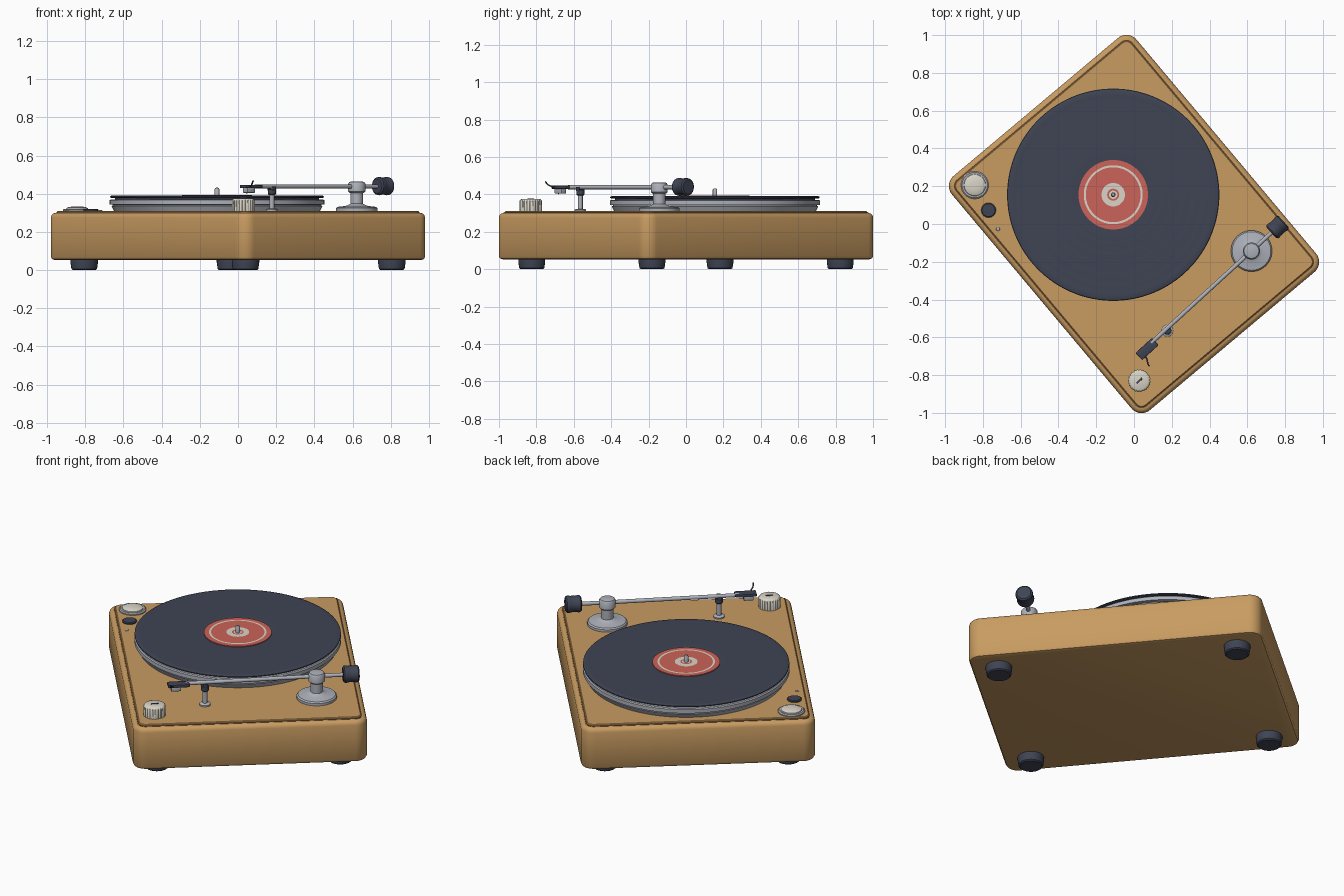
import bpy, bmesh
from math import sin, cos, pi, radians
from mathutils import Vector, Matrix

cube = bpy.data.objects.get("Cube")
if cube:
    bpy.data.objects.remove(cube, do_unlink=True)


def material(name, r, g, b):
    m = bpy.data.materials.new(name)
    m.use_nodes = True
    m.diffuse_color = (r, g, b, 1)
    m.node_tree.nodes["Principled BSDF"].inputs["Base Color"].default_value = (r, g, b, 1)
    return m


WOOD = material("warm wood", 0.58, 0.33, 0.12)
SEAM = material("dark wood seam", 0.2, 0.1, 0.035)
NAVY = material("dark navy", 0.05, 0.058, 0.088)
SILVER = material("silver", 0.42, 0.44, 0.49)
RED = material("label red", 0.6, 0.125, 0.1)
IVORY = material("ivory", 0.7, 0.66, 0.57)

TURN = Matrix.Rotation(radians(40), 4, 'Z')   # the deck stands turned
ARM = Vector((cos(radians(42.5)), sin(radians(42.5)), 0))
ARM_ROT = ARM.to_track_quat('Z', 'Y').to_matrix().to_4x4()
DECK = 0.31


def finish(name, bm, mats, matrix, angle=35):
    bmesh.ops.remove_doubles(bm, verts=bm.verts, dist=1e-5)
    bmesh.ops.recalc_face_normals(bm, faces=bm.faces)
    bm.transform(matrix)
    me = bpy.data.meshes.new(name)
    bm.to_mesh(me)
    bm.free()
    for m in mats:
        me.materials.append(m)
    me.shade_smooth()
    me.set_sharp_from_angle(angle=radians(angle))
    ob = bpy.data.objects.new(name, me)
    bpy.context.collection.objects.link(ob)
    return ob


def loft(bm, rings, bands=None):
    """Skin between rings of points; bands gives a material index per step."""
    rows = [[bm.verts.new(p) for p in ring] for ring in rings]
    n = len(rows[0])
    for k in range(len(rows) - 1):
        for i in range(n):
            j = (i + 1) % n
            f = bm.faces.new((rows[k][i], rows[k][j], rows[k + 1][j], rows[k + 1][i]))
            f.material_index = bands[k] if bands else 0
    return rows


def lathe(name, loc, profile, mats, bands=None, segs=48, rot=None, flute=0):
    """Turn a closed (radius, height) profile; flute cuts ridges round the side."""
    bm = bmesh.new()
    rings = []
    for r, z in profile:
        ring = []
        for i in range(segs):
            a = 2 * pi * i / segs
            q = r - (flute if i % 4 in (0, 1) and r > 0.05 else 0)
            ring.append((q * cos(a), q * sin(a), z))
        rings.append(ring)
    loft(bm, rings, bands)
    return finish(name, bm, mats, Matrix.Translation(loc) @ (rot or Matrix()))


def rounded_slab(name, profile, mat):
    """Rounded rectangle skinned through (inset, height) steps."""
    bm = bmesh.new()
    rings = []
    for inset, z in profile:
        ring = []
        for q, (sx, sy) in enumerate(((1, 1), (-1, 1), (-1, -1), (1, -1))):
            for i in range(11):
                a = (q + i / 10) * pi / 2
                r = 0.07 - inset
                ring.append((sx * 0.568 + r * cos(a), sy * 0.739 + r * sin(a), z))
        rings.append(ring)
    rows = loft(bm, rings)
    bm.faces.new(rows[0])
    bm.faces.new(rows[-1])
    return finish(name, bm, [mat], TURN)


def box(name, loc, size, mat, bevel=0.004):
    bm = bmesh.new()
    bmesh.ops.create_cube(bm, size=1, matrix=Matrix.Diagonal((*size, 1)))
    bmesh.ops.bevel(bm, geom=bm.edges[:], offset=bevel, segments=2, affect='EDGES', profile=0.5)
    return finish(name, bm, [mat], Matrix.Translation(loc) @ Matrix.Rotation(radians(42.5), 4, 'Z'))


# Plinth, seam and top plate
rounded_slab("plinth", [(0.02, 0.053), (0.007, 0.057), (0, 0.07), (0, 0.275),
                        (0.004, 0.288), (0.012, 0.296), (0.022, 0.3)], WOOD)
rounded_slab("plate_seam", [(0.026, 0.298), (0.026, 0.302)], SEAM)
rounded_slab("top_plate", [(0.032, 0.298), (0.032, 0.306), (0.036, DECK)], WOOD)

# Feet
for sx in (-1, 1):
    for sy in (-1, 1):
        lathe("foot", TURN @ Vector((sx * 0.5, sy * 0.657, 0)),
              [(0, 0), (0.06, 0), (0.067, 0.006), (0.072, 0.04), (0.072, 0.056), (0, 0.056)], [NAVY])

# Platter, mat and record
HUB = Vector((-0.11, 0.155, DECK))
lathe("platter", HUB, [(0, 0), (0.54, 0), (0.553, 0.026), (0.545, 0.029), (0.545, 0.032),
                       (0.562, 0.034), (0.562, 0.056), (0.556, 0.061), (0, 0.061)], [SILVER], segs=128)
lathe("platter_mat", HUB, [(0, 0.06), (0.535, 0.06), (0.535, 0.068), (0, 0.068)], [NAVY], segs=128)
record = [(0, 0.067), (0.55, 0.067), (0.56, 0.071), (0.56, 0.076), (0.553, 0.08)]
for k in range(6):
    outer = 0.53 - k * 0.055
    record += [(outer, 0.078), (outer - 0.027, 0.08)]
record += [(0.2, 0.078), (0, 0.078)]
lathe("record", HUB, record, [NAVY], segs=128)
lathe("record_label", HUB, [(0.184, 0.077), (0.184, 0.083), (0.156, 0.083), (0.145, 0.083),
                            (0.062, 0.083), (0.032, 0.083), (0.022, 0.083), (0, 0.083)],
      [RED, IVORY], [0, 0, 1, 0, 1, 0, 1], segs=96)
lathe("spindle", HUB, [(0, 0.08), (0.012, 0.08), (0.012, 0.115), (0.008, 0.121), (0, 0.122)], [SILVER], segs=24)

# Controls
lathe("volume_knob", (0.028, -0.83, DECK), [(0, 0), (0.06, 0), (0.06, 0.055), (0.054, 0.063),
                                            (0.046, 0.066), (0, 0.066)], [IVORY], segs=96, flute=0.003)
box("knob_marker", (0.028, -0.83, DECK + 0.066), (0.04, 0.01, 0.006), NAVY, 0.001)
lathe("dial_rim", (-0.843, 0.206, DECK), [(0, 0), (0.073, 0), (0.073, 0.006), (0.067, 0.011),
                                          (0.056, 0.011), (0, 0.011)], [SILVER])
lathe("dial_cap", (-0.843, 0.206, DECK + 0.01), [(0.058, 0), (0.056, 0.005), (0.045, 0.01),
                                                 (0.025, 0.013), (0, 0.014)], [IVORY])
lathe("power_button", (-0.77, 0.073, DECK), [(0.039, 0), (0.039, 0.006), (0.034, 0.01), (0, 0.011)], [NAVY])
lathe("indicator", (-0.72, -0.027, DECK), [(0.01, 0), (0.009, 0.003), (0, 0.005)], [SILVER], segs=16)

# Tonearm base and pivot
PIVOT = Vector((0.622, -0.143, DECK))
AXIS = PIVOT + Vector((0, 0, 0.128))
lathe("tonearm_base", PIVOT, [(0, 0), (0.109, 0), (0.109, 0.014), (0.102, 0.021), (0.06, 0.026),
                              (0.045, 0.031), (0.033, 0.038), (0.033, 0.1), (0, 0.1)], [SILVER], segs=64)
lathe("tonearm_pivot", PIVOT, [(0, 0.095), (0.037, 0.095), (0.045, 0.102), (0.045, 0.142),
                               (0.039, 0.151), (0.03, 0.154), (0, 0.154)], [SILVER])

# Arm tube, collar and counterweight, along the arm axis
lathe("arm_tube", AXIS, [(0, -0.72), (0.011, -0.72), (0.011, 0.17), (0, 0.17)], [SILVER], segs=24, rot=ARM_ROT)
lathe("counterweight", AXIS + ARM * 0.188 + Vector((0, 0, 0.002)),
      [(0, -0.045), (0.038, -0.045), (0.046, -0.038), (0.048, -0.028), (0.045, -0.02), (0.045, 0.015),
       (0.048, 0.022), (0.046, 0.036), (0.038, 0.043), (0, 0.043)], [NAVY], rot=ARM_ROT)

# Headshell, cartridge and finger lift
HEAD = Vector((0.069, -0.662, AXIS.z))
box("headshell", HEAD, (0.118, 0.052, 0.018), NAVY)
box("cartridge", HEAD - ARM * 0.015 - Vector((0, 0, 0.02)), (0.055, 0.036, 0.028), SILVER)
lathe("stylus", HEAD - ARM * 0.03 - Vector((0, 0, 0.042)), [(0, 0), (0.004, 0.012), (0, 0.012)], [NAVY], segs=12)
lift = bpy.data.curves.new("finger_lift", 'CURVE')
lift.dimensions = '3D'
lift.bevel_depth = 0.004
lift.resolution_u = 6
spline = lift.splines.new('BEZIER')
path = [(0.05, -0.69, 0.44), (0.068, -0.715, 0.442), (0.073, -0.738, 0.452), (0.08, -0.752, 0.468)]
spline.bezier_points.add(len(path) - 1)
for point, co in zip(spline.bezier_points, path):
    point.co = co
    point.handle_left_type = point.handle_right_type = 'AUTO'
lift.materials.append(NAVY)
bpy.context.collection.objects.link(bpy.data.objects.new("finger_lift", lift))

# Arm rest
REST = Vector((0.177, -0.565, DECK))
lathe("rest_post", REST, [(0, 0), (0.031, 0), (0.031, 0.007), (0.026, 0.011), (0.013, 0.013),
                          (0.013, 0.09), (0, 0.09)], [SILVER], segs=32)
lathe("rest_cradle", REST, [(0, 0.084), (0.018, 0.084), (0.021, 0.088), (0.021, 0.112), (0.018, 0.116),
                            (0, 0.116)], [NAVY], segs=32)
SIDE = Vector((-ARM.y, ARM.x, 0))
for s in (-1, 1):
    box("rest_prong", REST + SIDE * s * 0.018 + Vector((0, 0, 0.118)), (0.022, 0.007, 0.022), NAVY, 0.002)
